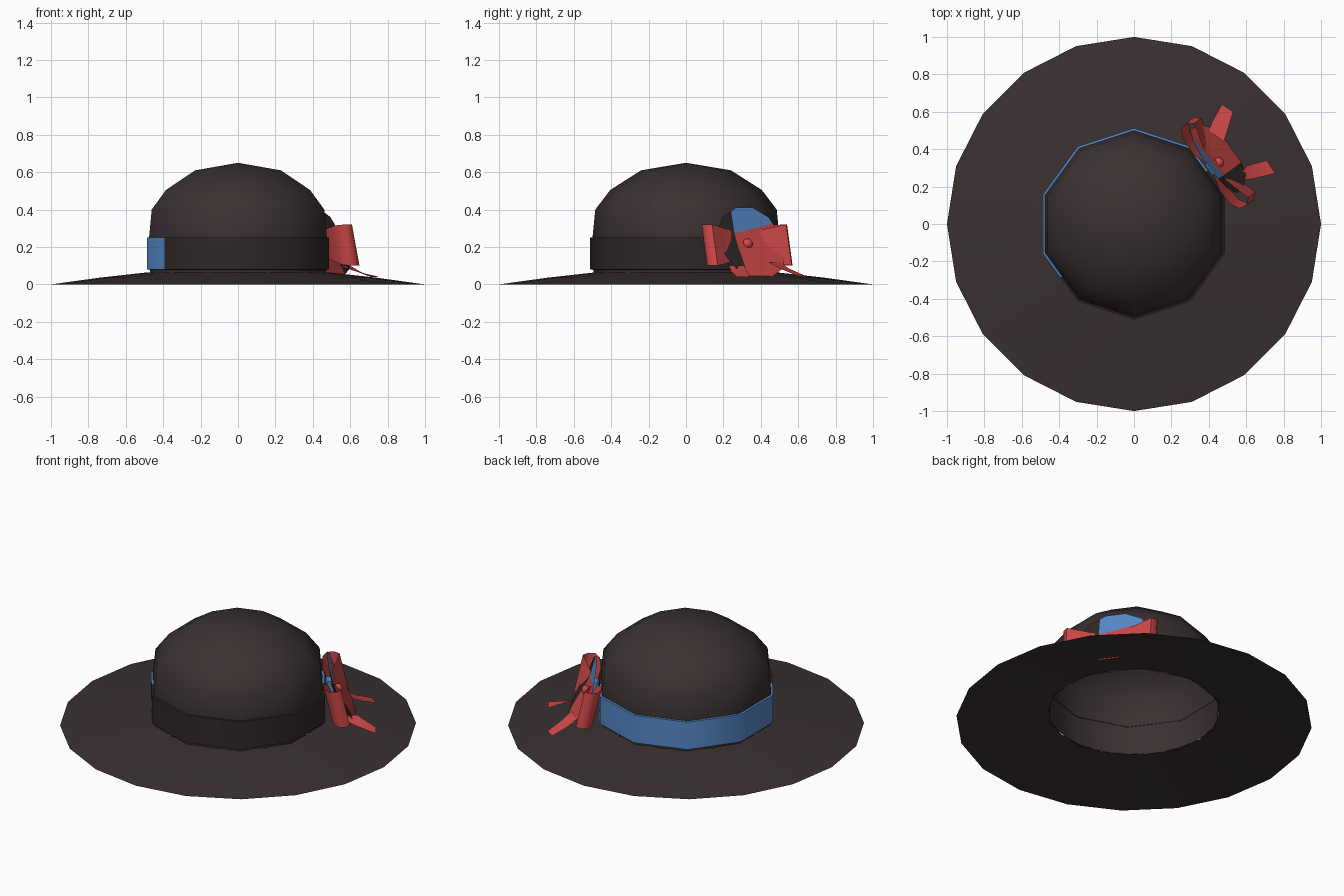
import bpy, bmesh, math
from mathutils import Vector

if "Cube" in bpy.data.objects:
    bpy.data.objects.remove(bpy.data.objects["Cube"])

A = math.radians(36)                       # direction of the bow
RAD = Vector((math.cos(A), math.sin(A), 0))
TAN = Vector((-math.sin(A), math.cos(A), 0))


def mat(name, col):
    m = bpy.data.materials.new(name)
    m.diffuse_color = (*col, 1)
    m.use_nodes = True
    m.node_tree.nodes["Principled BSDF"].inputs["Base Color"].default_value = m.diffuse_color
    return m


FELT = mat("brown_felt", (0.042, 0.030, 0.030))
DARK = mat("dark_ribbon", (0.027, 0.021, 0.020))
RED = mat("red_ribbon", (0.63, 0.065, 0.065))
BLUE = mat("blue_ribbon", (0.09, 0.25, 0.58))


def place(t, r, z):
    """Bow space (sideways, outward, up) to world space."""
    return RAD * r + TAN * t + Vector((0, 0, z))


def make(name, bm, mats, angle=40):
    me = bpy.data.meshes.new(name)
    bm.to_mesh(me)
    bm.free()
    for m in mats:
        me.materials.append(m)
    ob = bpy.data.objects.new(name, me)
    bpy.context.collection.objects.link(ob)
    bpy.ops.object.select_all(action='DESELECT')
    ob.select_set(True)
    bpy.context.view_layer.objects.active = ob
    bpy.ops.object.shade_smooth_by_angle(angle=math.radians(angle))
    return ob


def lathe(profile, n):
    """Revolve (radius, z) points from the bottom outside to the top."""
    bm = bmesh.new()
    rings = []
    for r, z in profile:
        if r == 0:
            rings.append([bm.verts.new((0, 0, z))] * n)
        else:
            rings.append([bm.verts.new((r * math.cos(math.pi / 2 + math.tau * i / n),
                                        r * math.sin(math.pi / 2 + math.tau * i / n), z))
                          for i in range(n)])
    for a, b in zip(rings, rings[1:]):
        for i in range(n):
            j = (i + 1) % n
            f = [a[i], a[j], b[j]]
            if b[i] is not b[j]:
                f.append(b[i])
            bm.faces.new(f)
    return bm


def cut(bm, co, no):
    bmesh.ops.bisect_plane(bm, geom=bm.verts[:] + bm.edges[:] + bm.faces[:],
                           plane_co=co, plane_no=no)


def sheet(bm, rows):
    """Skin rows of world points with quads."""
    vs = [[bm.verts.new(p) for p in row] for row in rows]
    for a, b in zip(vs, vs[1:]):
        for i in range(len(a) - 1):
            bm.faces.new((a[i], a[i + 1], b[i + 1], b[i]))


# Brim
make("brim", lathe([(1, 0), (0.74, 0.036), (0.48, 0.065)], 20), [FELT])

# Crown
make("crown", lathe([(0.495, 0.06), (0.5, 0.25), (0.485, 0.40), (0.405, 0.505),
                     (0.24, 0.61), (0, 0.65)], 10), [FELT], 60)

# Hat band, blue on the back left half
bm = lathe([(0.497, 0.078), (0.512, 0.08), (0.512, 0.25), (0.497, 0.252)], 10)
cut(bm, (0, 0, 0), TAN)
for f in bm.faces:
    f.material_index = int(f.calc_center_median().dot(TAN) > 0)
make("hat_band", bm, [DARK, BLUE])

# Rosette plate leaning on the crown: red, with a blue top and a dark side
SLOPE = [(0.03, 0.665), (0.10, 0.635), (0.22, 0.56), (0.28, 0.535), (0.42, 0.50)]


def slope_radius(z):
    for (z0, r0), (z1, r1) in zip(SLOPE, SLOPE[1:]):
        if z <= z1 or z1 == SLOPE[-1][0]:
            return r0 + (r1 - r0) * (z - z0) / (z1 - z0)


bm = bmesh.new()
N = 12
centre = bm.verts.new((0.02, 0, 0.22))
rings = [[bm.verts.new((0.02 + 0.215 * k * math.cos(math.tau * (i + .5) / N), 0,
                        0.222 + 0.195 * k * math.sin(math.tau * (i + .5) / N)))
          for i in range(N)] for k in (0.5, 1)]
for i in range(N):
    j = (i + 1) % N
    bm.faces.new((centre, rings[0][j], rings[0][i]))
    bm.faces.new((rings[0][i], rings[0][j], rings[1][j], rings[1][i]))
cut(bm, (-0.07, 0, 0), (1, 0, 0))
cut(bm, (-0.06, 0, 0.275), (-0.2, 0, 1))
for f in bm.faces:
    c = f.calc_center_median()
    f.material_index = 1 if c.x < -0.07 else 2 if c.z > 0.275 + 0.2 * (c.x + 0.06) else 0
for v in bm.verts:
    v.co = place(v.co.x, slope_radius(v.co.z), v.co.z)
make("rosette", bm, [RED, DARK, BLUE])

# Small button in the middle of the rosette
bm = bmesh.new()
bmesh.ops.create_icosphere(bm, subdivisions=2, radius=0.028)
bmesh.ops.translate(bm, verts=bm.verts, vec=place(0, 0.56, 0.218))
make("bow_button", bm, [RED])

# Bow loops: (sideways, outward, half height), mirrored
LOOP = [(0.02, 0.53, 0.05), (0.12, 0.50, 0.08), (0.22, 0.505, 0.105), (0.265, 0.53, 0.11),
        (0.272, 0.57, 0.11), (0.245, 0.60, 0.11), (0.19, 0.585, 0.10), (0.10, 0.56, 0.08),
        (0.02, 0.54, 0.05)]
for side, word in ((1, "back"), (-1, "front")):
    bm = bmesh.new()
    sheet(bm, [[place(side * t, r + 0.025 * s, 0.21 - s * h) for s in (-1, 0, 1)]
               for t, r, h in LOOP])
    make(word + "_bow_loop", bm, [RED], 60)

# Bow knot against the band
bm = bmesh.new()
bmesh.ops.create_cube(bm, size=1)
for v in bm.verts:
    v.co = place(v.co.x * 0.07, 0.515 + v.co.y * 0.04, 0.22 + v.co.z * 0.11)
make("bow_knot", bm, [BLUE])

# Ribbon tails lying out over the brim
TAILS = {"front": [(0.54, 0.23, 0.60, 0.31, 0.10), (0.63, 0.24, 0.65, 0.325, 0.07),
                   (0.755, 0.27, 0.71, 0.34, 0.04)],
         "back": [(0.40, 0.50, 0.48, 0.44, 0.12), (0.42, 0.55, 0.50, 0.50, 0.085),
                  (0.47, 0.64, 0.53, 0.60, 0.045)]}
for word, rows in TAILS.items():
    bm = bmesh.new()
    sheet(bm, [[(x0, y0, z), (x1, y1, z)] for x0, y0, x1, y1, z in rows])
    make(word + "_ribbon_tail", bm, [RED])
